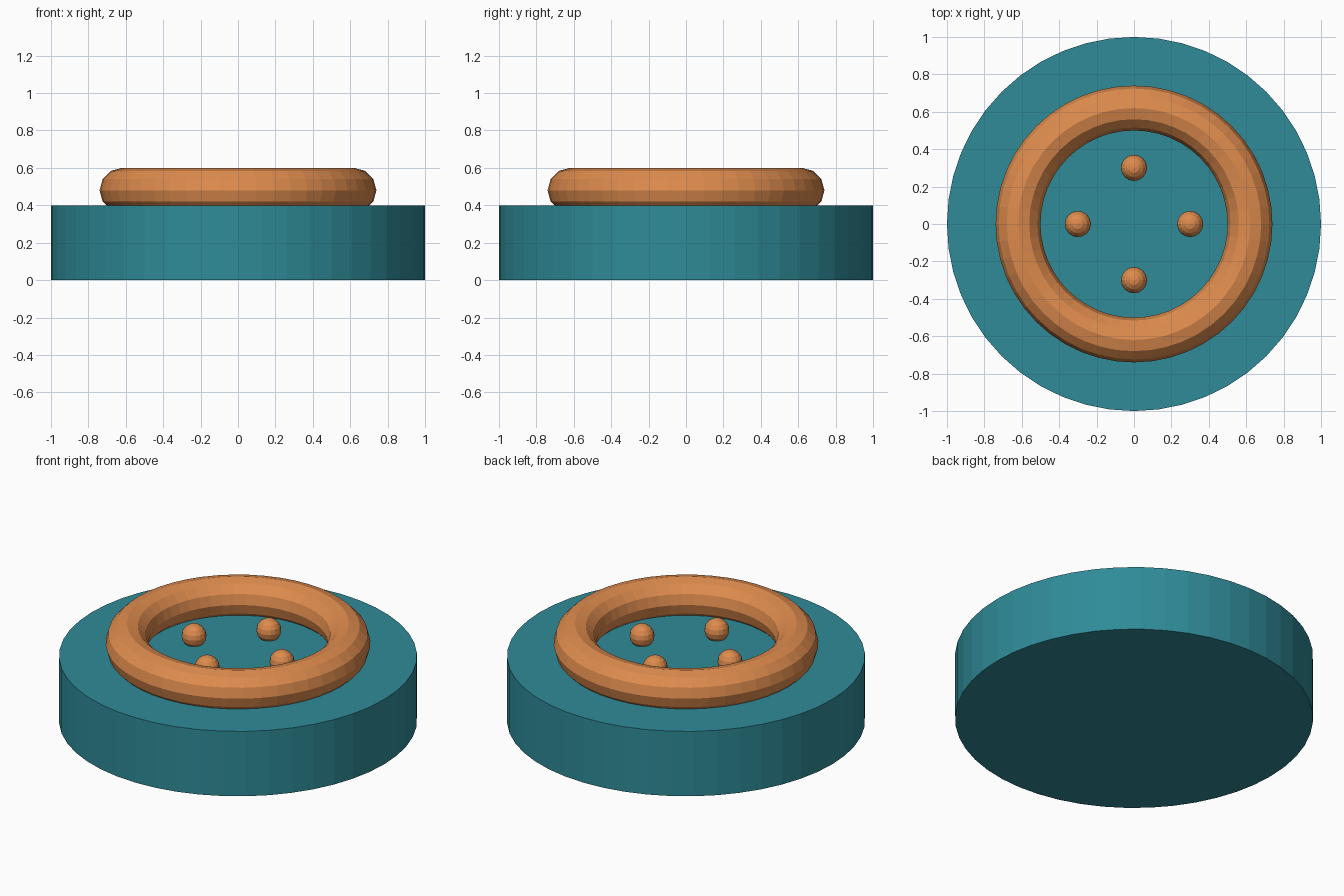
import bpy
from math import cos, sin, pi

cube = bpy.data.objects.get("Cube")
if cube:
    bpy.data.objects.remove(cube, do_unlink=True)


def make_material(name, color):
    mat = bpy.data.materials.new(name)
    mat.use_nodes = True
    mat.diffuse_color = color
    mat.node_tree.nodes["Principled BSDF"].inputs["Base Color"].default_value = color
    return mat


def finish(name, mat):
    obj = bpy.context.object
    obj.name = name
    obj.data.name = name
    obj.data.materials.append(mat)
    return obj


teal = make_material("teal", (0.028, 0.26, 0.315, 1))
orange = make_material("orange", (0.73, 0.26, 0.075, 1))

BASE_HEIGHT = 0.4

# Round base disc
bpy.ops.mesh.primitive_cylinder_add(vertices=48, radius=1, depth=BASE_HEIGHT,
                                    location=(0, 0, BASE_HEIGHT / 2))
finish("base", teal)

# Raised ring, sunk slightly into the base
bpy.ops.mesh.primitive_torus_add(major_segments=48, minor_segments=12,
                                 major_radius=0.62, minor_radius=0.12,
                                 location=(0, 0, BASE_HEIGHT + 0.08))
finish("ring", orange)

# Four studs inside the ring
for i, side in enumerate(("left", "back", "right", "front")):
    angle = i * pi / 2
    bpy.ops.mesh.primitive_uv_sphere_add(
        segments=16, ring_count=8, radius=0.07,
        location=(0.3 * cos(angle), 0.3 * sin(angle), BASE_HEIGHT + 0.045))
    finish(f"stud_{side}", orange)
